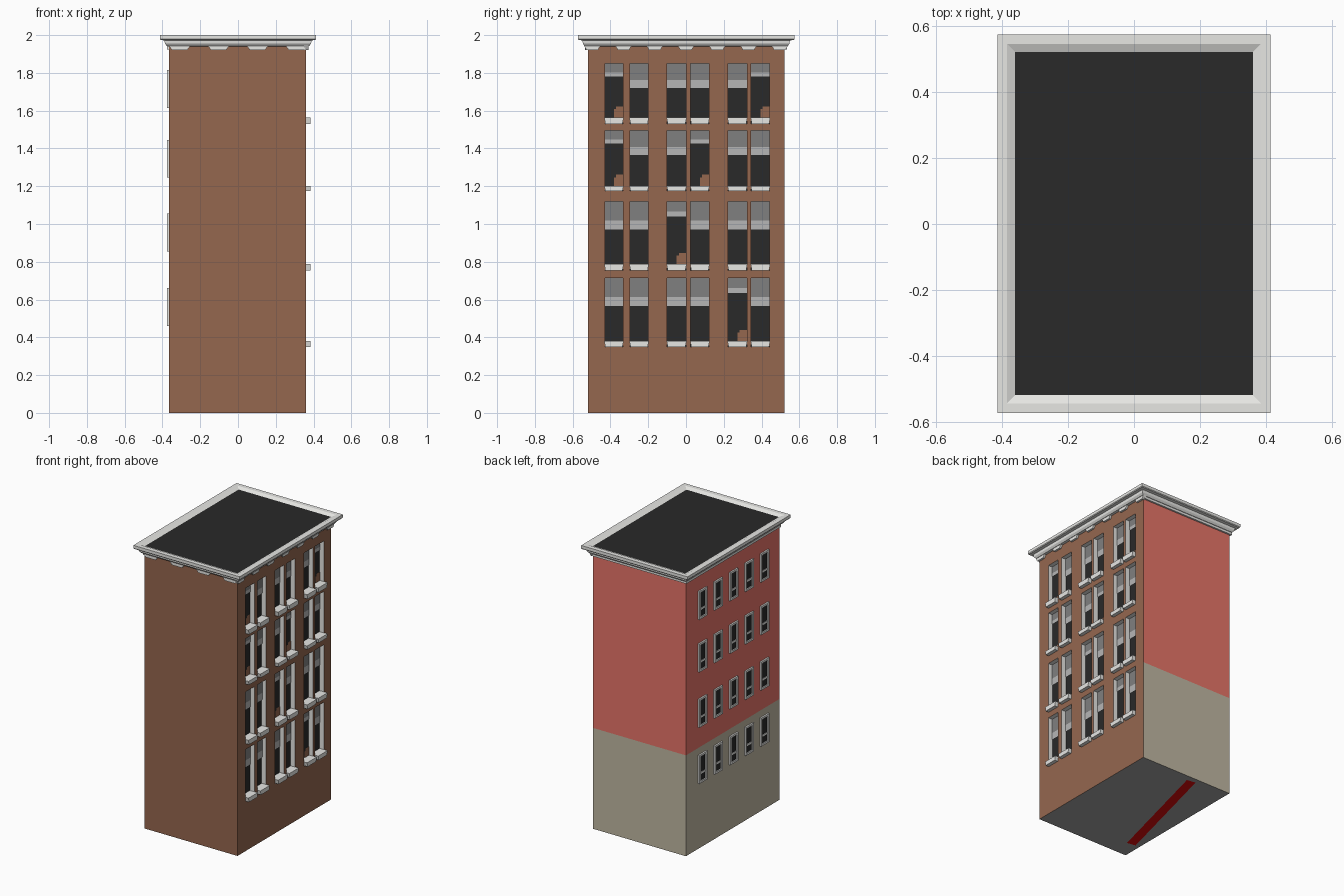
import bpy, bmesh

if "Cube" in bpy.data.objects:
    bpy.data.objects.remove(bpy.data.objects["Cube"])


def material(name, rgb):
    m = bpy.data.materials.new(name)
    m.diffuse_color = [((c / 255 + 0.055) / 1.055) ** 2.4 for c in rgb] + [1]
    m.use_nodes = True
    m.node_tree.nodes["Principled BSDF"].inputs["Base Color"].default_value = m.diffuse_color
    return m


BROWN = material("brown brick", (149, 103, 79))
RED = material("red brick", (231, 117, 105))
TAUPE = material("taupe render", (193, 184, 163))
STONE = material("light stone", (232, 232, 229))
DARK = material("dark glass and tar", (41, 41, 41))
BLIND = material("grey blind", (128, 128, 128))
BLIND_LOW = material("pale blind", (182, 182, 182))
FLOOR = material("floor grey", (163, 163, 163))
STRIPE = material("dark red", (222, 10, 10))

X0, X1, Y0, Y1, TOP, SPLIT = -0.365, 0.36, -0.52, 0.522, 1.95, 0.71


class Part:
    """Collects faces in a bmesh and turns them into one object."""

    def __init__(self, name, *mats):
        self.name, self.mats, self.bm = name, mats, bmesh.new()

    def quad(self, pts, mat=0):
        f = self.bm.faces.new([self.bm.verts.new(p) for p in pts])
        f.material_index = mat

    def box(self, x0, x1, y0, y1, z0, z1, mat=0):
        r = bmesh.ops.create_cube(self.bm, size=1)
        for v in r["verts"]:
            v.co = (x1 if v.co.x > 0 else x0, y1 if v.co.y > 0 else y0, z1 if v.co.z > 0 else z0)
            for f in v.link_faces:
                f.material_index = mat
        return r["verts"]

    def done(self, recalc=False):
        if recalc:
            bmesh.ops.remove_doubles(self.bm, verts=self.bm.verts, dist=1e-5)
            bmesh.ops.recalc_face_normals(self.bm, faces=self.bm.faces)
        me = bpy.data.meshes.new(self.name)
        self.bm.to_mesh(me)
        self.bm.free()
        for m in self.mats:
            me.materials.append(m)
        ob = bpy.data.objects.new(self.name, me)
        bpy.context.collection.objects.link(ob)


# plain walls: brown front, two-tone back and left
walls = Part("walls", BROWN, RED, TAUPE, FLOOR)
walls.quad([(X0, Y0, 0), (X1, Y0, 0), (X1, Y0, TOP), (X0, Y0, TOP)])
for a, b, m in ((0, SPLIT, 2), (SPLIT, TOP, 1)):
    walls.quad([(X1, Y1, a), (X0, Y1, a), (X0, Y1, b), (X1, Y1, b)], m)
    walls.quad([(X0, Y1, a), (X0, Y0, a), (X0, Y0, b), (X0, Y1, b)], m)
walls.quad([(X0, Y1, 0), (X1, Y1, 0), (X1, Y0, 0), (X0, Y0, 0)], 3)
walls.done()

# right wall with window openings left out of a grid of cells
cols = [(-0.43, -0.333), (-0.297, -0.2), (-0.1, 0.0), (0.025, 0.122), (0.222, 0.322), (0.345, 0.443)]
rows = [(0.35, 0.715, 0.38), (0.755, 1.12, 0.787), (1.175, 1.495, 1.202), (1.53, 1.85, 1.563)]
odd = {(0, 4), (1, 2), (2, 0), (2, 3), (3, 0), (3, 5)}
ys = [Y0] + [v for c in cols for v in c] + [Y1]
zs = [0] + [v for r in rows for v in r[:2]] + [TOP]
right = Part("right_wall", BROWN)
for i in range(len(ys) - 1):
    for j in range(len(zs) - 1):
        if i % 2 and j % 2:
            continue
        a, b, c, d = ys[i], ys[i + 1], zs[j], zs[j + 1]
        right.quad([(X1, a, c), (X1, b, c), (X1, b, d), (X1, a, d)])
right.done()

# recessed windows: stone reveals, glass, blinds, sills and patched panes
reveal = Part("window_reveals", STONE)
glass = Part("window_glass", DARK)
blind = Part("window_blinds", BLIND, BLIND_LOW)
sill = Part("window_sills", STONE)
patch = Part("pane_patches", BROWN)
XG = X1 - 0.035


def pane(part, x, y0, y1, z0, z1, m=0):
    part.quad([(x, y0, z0), (x, y1, z0), (x, y1, z1), (x, y0, z1)], m)


for j, (z0, z1, zs_top) in enumerate(rows):
    for i, (y0, y1) in enumerate(cols):
        reveal.quad([(X1, y0, z0), (XG, y0, z0), (XG, y0, z1), (X1, y0, z1)])
        reveal.quad([(XG, y1, z0), (X1, y1, z0), (X1, y1, z1), (XG, y1, z1)])
        reveal.quad([(X1, y0, z1), (XG, y0, z1), (XG, y1, z1), (X1, y1, z1)])
        pane(glass, XG, y0, y1, z0, z1)
        drop = (0.07 if (j, i) in odd else 0.13) if j > 1 else (0.08 if (j, i) in odd else 0.15)
        mid = z1 - drop * 0.68
        pane(blind, XG + 0.004, y0, y1, mid, z1)
        pane(blind, XG + 0.004, y0, y1, z1 - drop, mid, 1)
        for v in sill.box(XG, 0.385, y0 - 0.003, y1 + 0.003, z0, zs_top):
            if v.co.z < z0 + 0.001:      # sill narrows at its foot
                v.co.y += 0.006 if v.co.y < (y0 + y1) / 2 else -0.006
        if (j, i) in odd:
            ym = (y0 + y1) / 2
            pane(patch, XG + 0.003, ym, y1, zs_top, zs_top + 0.045)
            pane(patch, XG + 0.003, ym + 0.012, y1, zs_top + 0.045, zs_top + 0.06)
for p in (reveal, glass, blind, sill, patch):
    p.done()

# small framed windows on the left wall
frame = Part("left_window_frames", STONE)
lglass = Part("left_window_glass", DARK)
for z0, z1 in ((0.46, 0.66), (0.855, 1.055), (1.245, 1.445), (1.615, 1.815)):
    for k in range(5):
        y = (2 - k) * 0.172 - 0.002
        a, b, t, xf = y - 0.044, y + 0.044, 0.014, X0 - 0.011
        frame.box(xf, X0, a, a + t, z0, z1)
        frame.box(xf, X0, b - t, b, z0, z1)
        frame.box(xf, X0, a + t, b - t, z1 - t, z1)
        frame.box(xf, X0, a + t, b - t, z0, z0 + t)
        frame.box(X0 - 0.006, X0, a + t, b - t, z0 + 0.06, z0 + 0.074)
        lglass.box(X0 - 0.003, X0, a + t, b - t, z0 + t, z1 - t)
frame.done()
lglass.done()

# cornice: profile (outward offset, height) swept around the roof edge
profile = [(-0.001, 1.989), (0.024, 2.0), (0.053, 2.0), (0.053, 1.979), (0.049, 1.974),
           (0.028, 1.972), (0.026, 1.955), (0.016, 1.942), (-0.001, 1.94)]
cornice = Part("cornice", STONE)


def corners(o, z):
    return [(-0.361 - o, Y0 - o, z), (0.361 + o, Y0 - o, z), (0.361 + o, Y1 + o, z), (-0.361 - o, Y1 + o, z)]


for p, q in zip(profile, profile[1:]):
    A, B = corners(*p), corners(*q)
    for k in range(4):
        n = (k + 1) % 4
        cornice.quad([A[k], B[k], B[n], A[n]])
cornice.done(True)
roof = Part("roof", DARK)
roof.quad(corners(-0.001, 1.989))
roof.done()

# continuous lower band under the cornice on the back and left sides
band = Part("cornice_lower_band", STONE)
band.box(X0 - 0.012, X0 + 0.01, Y0, Y1 + 0.012, 1.925, 1.945)
band.box(X0 + 0.01, X1, Y1 - 0.01, Y1 + 0.012, 1.925, 1.945)
band.done()

# tapered brackets under the cornice on the two street sides
brackets = Part("cornice_brackets", STONE)
for k in range(7):
    y = (k - 3) * 0.1655
    for v in brackets.box(X1 - 0.01, X1 + 0.014, y - 0.045, y + 0.045, 1.92, 1.947):
        if v.co.z < 1.93:
            v.co.y = y + (v.co.y - y) * 0.65
for k in range(4):
    x = (k - 1.5) * 0.206
    for v in brackets.box(x - 0.06, x + 0.06, Y0 - 0.014, Y0 + 0.01, 1.92, 1.947):
        if v.co.z < 1.93:
            v.co.x = x + (v.co.x - x) * 0.65
brackets.done()

# dark red stripe on the underside
stripe = Part("underside_stripe", STRIPE)
stripe.quad([(-0.332, -0.38, -0.001), (-0.107, 0.49, -0.001), (-0.043, 0.48, -0.001), (-0.268, -0.39, -0.001)])
stripe.done()
